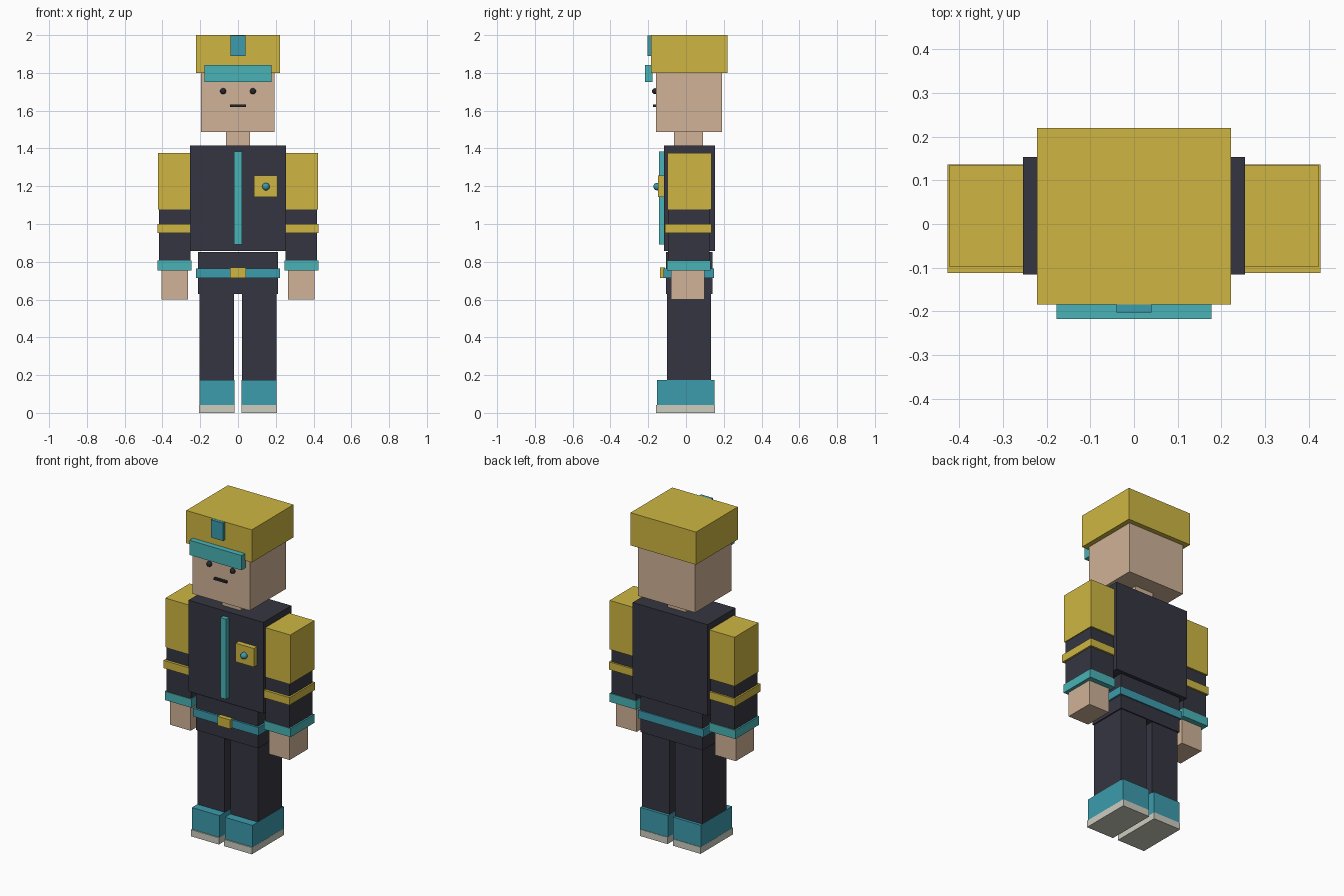
import bpy

old = bpy.data.objects.get("Cube")
if old:
    bpy.data.objects.remove(old, do_unlink=True)


def material(name, rgb):
    m = bpy.data.materials.new(name)
    m.use_nodes = True
    m.diffuse_color = (*rgb, 1)
    m.node_tree.nodes["Principled BSDF"].inputs["Base Color"].default_value = (*rgb, 1)
    return m


GOLD = material("gold", (0.62, 0.47, 0.055))
SKIN = material("skin", (0.63, 0.445, 0.31))
NAVY = material("navy", (0.036, 0.036, 0.054))
TEAL = material("teal", (0.045, 0.33, 0.42))
AQUA = material("light teal", (0.067, 0.45, 0.465))
SOLE = material("pale grey", (0.62, 0.61, 0.53))
BLACK = material("black", (0.02, 0.02, 0.025))


def box(name, mat, x, y, z):
    """Box spanning the given (low, high) range on each axis."""
    bpy.ops.mesh.primitive_cube_add(size=1, location=[sum(r) / 2 for r in (x, y, z)])
    ob = bpy.context.object
    ob.name = name
    ob.scale = [r[1] - r[0] for r in (x, y, z)]
    bpy.ops.object.transform_apply(location=False, rotation=False, scale=True)
    ob.data.materials.append(mat)


def pair(name, mat, x, y, z):
    """Box on the left (+x) and its mirror on the right."""
    box("left_" + name, mat, x, y, z)
    box("right_" + name, mat, (-x[1], -x[0]), y, z)


def ball(name, mat, centre, radius):
    bpy.ops.mesh.primitive_uv_sphere_add(segments=16, ring_count=10, radius=radius, location=centre)
    ob = bpy.context.object
    ob.name = name
    ob.data.materials.append(mat)
    bpy.ops.object.shade_smooth()


# Head and face
box("neck", SKIN, (-0.063, 0.063), (-0.063, 0.09), (1.41, 1.5))
box("head", SKIN, (-0.195, 0.192), (-0.16, 0.19), (1.488, 1.85))
box("mouth", BLACK, (-0.042, 0.042), (-0.175, -0.155), (1.62, 1.632))
for side, sx in (("left", 1), ("right", -1)):
    ball(side + "_eye", BLACK, (sx * 0.079, -0.164, 1.703), 0.016)

# Hat
box("hat", GOLD, (-0.222, 0.222), (-0.184, 0.22), (1.8, 2.0))
box("hat_stripe", TEAL, (-0.04, 0.04), (-0.203, 0.2), (1.89, 1.999))
box("visor", AQUA, (-0.177, 0.177), (-0.218, -0.178), (1.753, 1.843))

# Jacket
box("torso", NAVY, (-0.254, 0.254), (-0.116, 0.153), (0.858, 1.416))
box("zipper", AQUA, (-0.02, 0.02), (-0.143, -0.11), (0.892, 1.383))
box("chest_patch", GOLD, (0.086, 0.21), (-0.147, -0.11), (1.142, 1.256))
ball("patch_button", TEAL, (0.148, -0.153, 1.198), 0.02)

# Hips and belt
box("hips", NAVY, (-0.211, 0.211), (-0.107, 0.14), (0.63, 0.852))
box("belt", TEAL, (-0.222, 0.222), (-0.119, 0.148), (0.715, 0.764))
box("belt_buckle", GOLD, (-0.042, 0.042), (-0.137, -0.11), (0.714, 0.77))

# Arms
pair("shoulder", GOLD, (0.25, 0.423), (-0.098, 0.135), (1.077, 1.377))
pair("sleeve", NAVY, (0.252, 0.417), (-0.096, 0.125), (0.78, 1.08))
pair("arm_band", GOLD, (0.245, 0.427), (-0.112, 0.136), (0.953, 1.0))
pair("cuff", AQUA, (0.246, 0.426), (-0.1, 0.13), (0.753, 0.806))
pair("hand", SKIN, (0.265, 0.406), (-0.08, 0.098), (0.6, 0.77))

# Legs and boots
pair("leg", NAVY, (0.02, 0.204), (-0.1, 0.133), (0.15, 0.64))
pair("boot", TEAL, (0.018, 0.205), (-0.153, 0.15), (0.04, 0.174))
pair("boot_sole", SOLE, (0.018, 0.206), (-0.16, 0.153), (0.0, 0.041))
